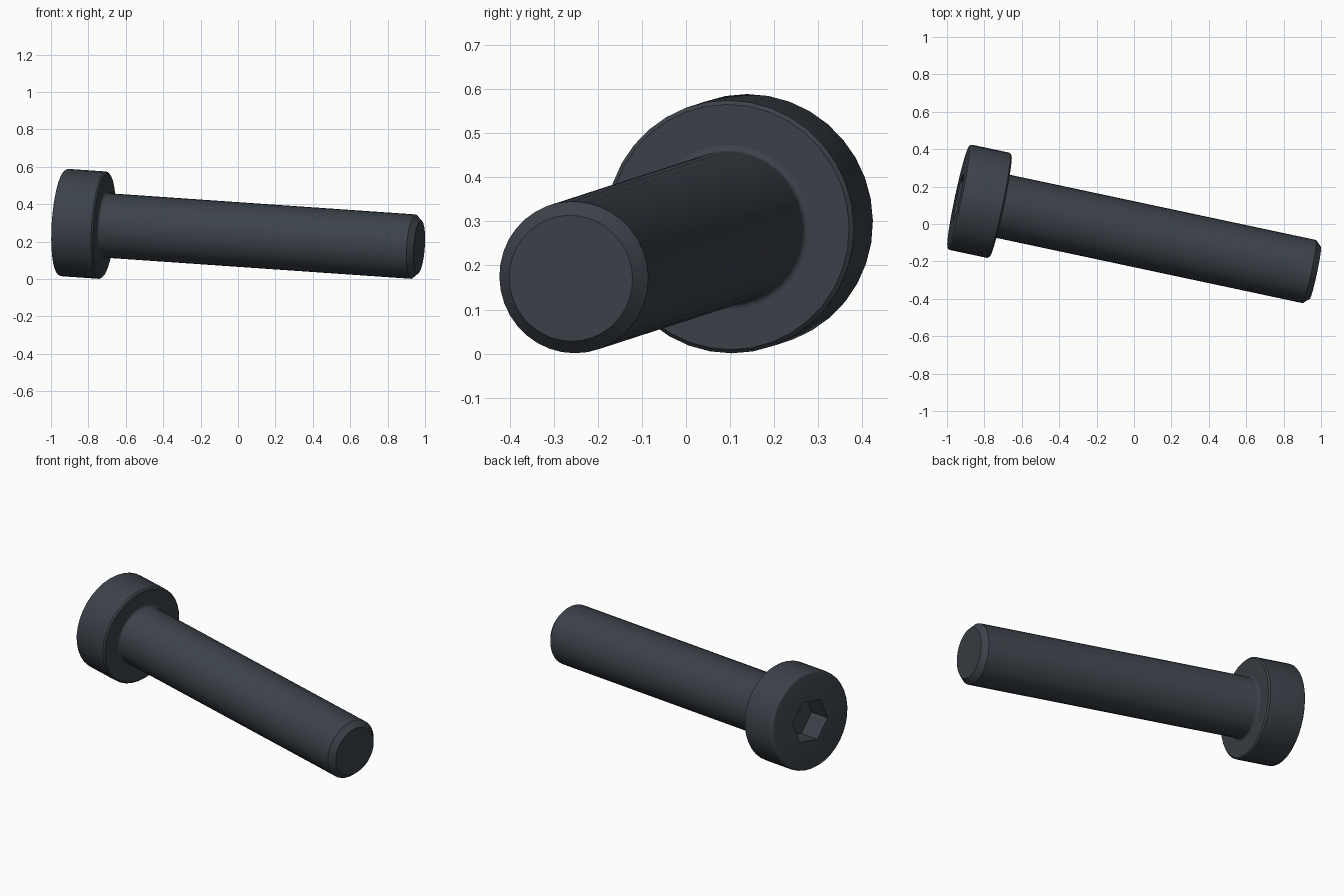
import bpy, bmesh, math
from mathutils import Vector, Matrix

if "Cube" in bpy.data.objects:
    bpy.data.objects.remove(bpy.data.objects["Cube"])

SIDES = 36
SHAFT_R, HEAD_R = 0.1725, 0.2875
UNDERSIDE, TOP = 1.725, 1.955     # distances along the bolt from its tip
HEX_R, HEX_DEPTH = 0.132, 0.13

steel = bpy.data.materials.new("dark steel")
colour = (0.045, 0.055, 0.068, 1)
steel.diffuse_color = colour
steel.use_nodes = True
steel.node_tree.nodes["Principled BSDF"].inputs["Base Color"].default_value = colour

# Tilted frame: local z runs from the tip to the head, local x stays level
axis = Vector((-1, 0.213, 0.069)).normalized()
side = Vector((0, 0, 1)).cross(axis).normalized()
up = axis.cross(side)
frame = Matrix((side, up, axis)).transposed().to_4x4()
frame.translation = (0.969, -0.261, 0.171)


def ring(bm, r, z, n=SIDES, turn=0.0):
    angles = [turn + math.tau * i / n for i in range(n)]
    return [bm.verts.new((r * math.cos(a), r * math.sin(a), z)) for a in angles]


def bridge(bm, a, b):
    n = len(a)
    for i in range(n):
        j = (i + 1) % n
        bm.faces.new((a[i], a[j], b[j], b[i]))


def lathe(bm, profile):
    rings = [ring(bm, r, z) for r, z in profile]
    for a, b in zip(rings, rings[1:]):
        bridge(bm, a, b)
    return rings


def corner(r, z, size, start, steps=4):
    # Quarter round points centred on (r, z)
    angles = [start + math.pi / 2 * i / steps for i in range(steps + 1)]
    return [(r + size * math.cos(a), z + size * math.sin(a)) for a in angles]


def finish(bm, name):
    bm.normal_update()
    mesh = bpy.data.meshes.new(name)
    bm.to_mesh(mesh)
    bm.free()
    mesh.materials.append(steel)
    obj = bpy.data.objects.new(name, mesh)
    bpy.context.collection.objects.link(obj)
    obj.matrix_world = frame
    bpy.ops.object.select_all(action="DESELECT")
    obj.select_set(True)
    bpy.context.view_layer.objects.active = obj
    bpy.ops.object.shade_smooth_by_angle(angle=math.radians(30))


# Shaft: chamfered tip, plain cylinder, small fillet under the head
fillet = 0.014
bm = bmesh.new()
neck = corner(SHAFT_R + fillet, UNDERSIDE - fillet, fillet, math.pi / 2)
rings = lathe(bm, [(0.143, 0), (SHAFT_R, 0.032)] + neck[::-1][::-1][::-1])
bm.faces.new(rings[0][::-1])
finish(bm, "shaft")

# Head: flat underside, eased rims, hexagonal socket in the top
bm = bmesh.new()
ease, rim = 0.009, 0.014
profile = [(SHAFT_R + fillet, UNDERSIDE), (HEAD_R - ease, UNDERSIDE),
           (HEAD_R, UNDERSIDE + ease)]
profile += corner(HEAD_R - rim, TOP - rim, rim, 0)
outer = lathe(bm, profile)[-1]
turn = math.radians(50)
mouth = ring(bm, HEX_R, TOP, 6, turn)
floor = ring(bm, HEX_R, TOP - HEX_DEPTH, 6, turn)
bridge(bm, mouth, floor)
bm.faces.new(floor)

# Flat annulus between the rim and the socket mouth
edges = [bm.edges.get((loop[i - 1], loop[i]))
         for loop in (outer, mouth) for i in range(len(loop))]
bmesh.ops.triangle_fill(bm, edges=edges, use_beauty=True, normal=(0, 0, 1))
bmesh.ops.recalc_face_normals(bm, faces=bm.faces[:])
finish(bm, "head")
